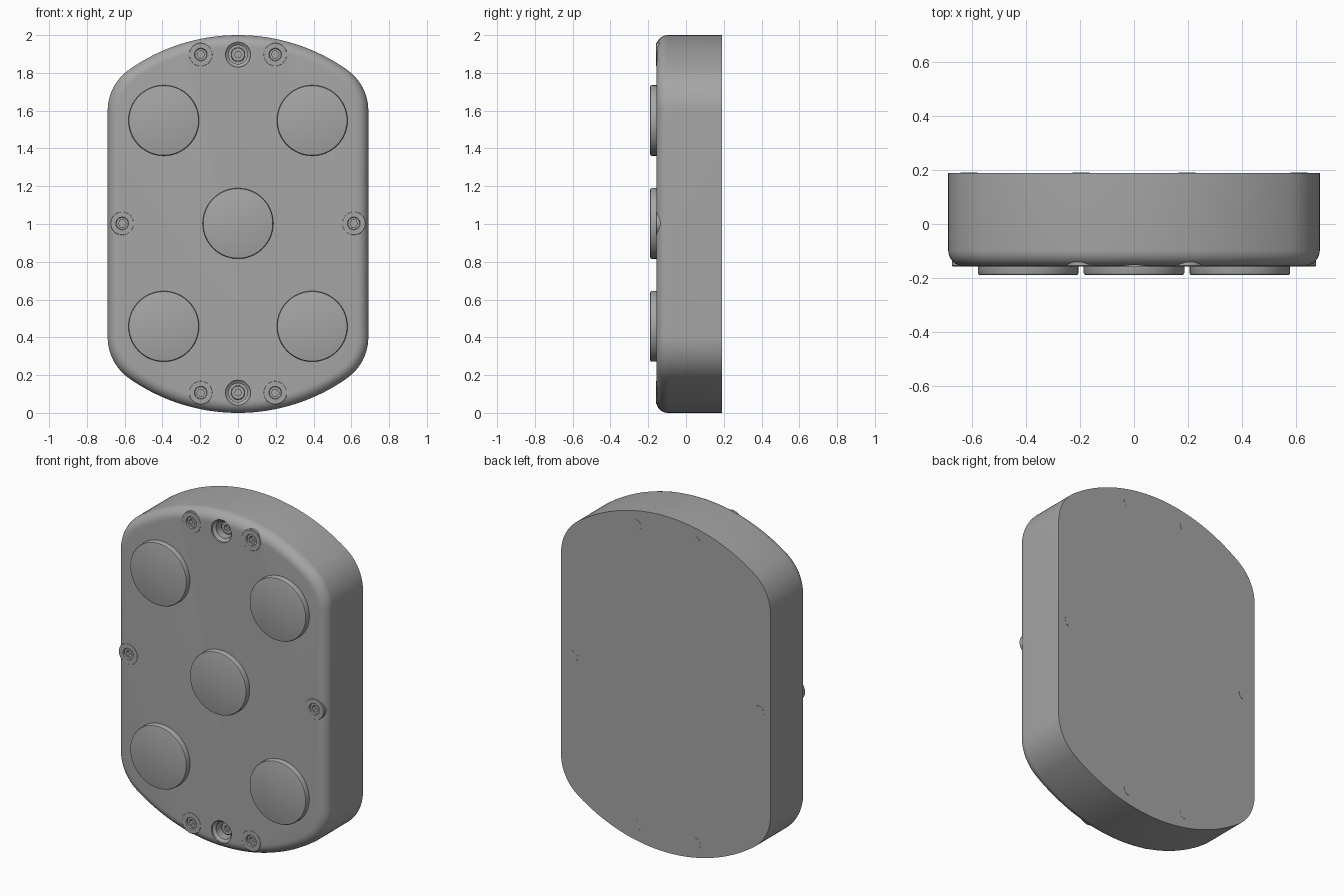
import bpy, bmesh, math

if "Cube" in bpy.data.objects:
    bpy.data.objects.remove(bpy.data.objects["Cube"])

GREY = bpy.data.materials.new("mid grey")
GREY.diffuse_color = (0.38, 0.38, 0.38, 1)
GREY.use_nodes = True
GREY.node_tree.nodes["Principled BSDF"].inputs["Base Color"].default_value = GREY.diffuse_color
FRONT, BACK = -0.157, 0.19


def skin(name, loops, smooth=35):
    """Closed solid through matching loops of points, capped at both ends."""
    bm = bmesh.new()
    rings = [[bm.verts.new(p) for p in loop] for loop in loops]
    for a, b in zip(rings, rings[1:]):
        n = len(a)
        for i in range(n):
            bm.faces.new((a[i], a[(i + 1) % n], b[(i + 1) % n], b[i]))
    bm.faces.new(rings[0])
    bm.faces.new(rings[-1])
    bmesh.ops.recalc_face_normals(bm, faces=bm.faces)
    me = bpy.data.meshes.new(name)
    bm.to_mesh(me)
    bm.free()
    me.materials.append(GREY)
    ob = bpy.data.objects.new(name, me)
    bpy.context.collection.objects.link(ob)
    shade(ob, smooth)
    return ob


def shade(ob, angle):
    bpy.ops.object.select_all(action='DESELECT')
    ob.select_set(True)
    bpy.context.view_layer.objects.active = ob
    bpy.ops.object.shade_smooth_by_angle(angle=math.radians(angle))


def turned(name, x, z, profile, seg=48):
    """Part turned about the y axis; profile is (radius, y, is_hexagon)."""
    loops = []
    for r, y, hexed in profile:
        loop = []
        for i in range(seg):
            t = math.tau * i / seg
            k = r / math.cos(t % (math.pi / 3) - math.pi / 6) if hexed else r
            loop.append((x + k * math.cos(t), y, z + k * math.sin(t)))
        loops.append(loop)
    return skin(name, loops)


def outline(d, y):
    """Case outline of four tangent arcs and two straight sides, inset by d."""
    cx, cz, small = 0.426, 0.6, 0.264
    a = math.atan2(cz, cx)
    q = []
    for i in range(13):                       # small corner arc
        t = a * i / 12
        q.append((cx + (small - d) * math.cos(t), cz + (small - d) * math.sin(t)))
    for i in range(1, 17):                    # half of the wide end arc
        t = a + (math.pi / 2 - a) * i / 16
        q.append(((1 - d) * math.cos(t), (1 - d) * math.sin(t)))
    top = q + [(-x, z) for x, z in reversed(q[:-1])]
    pts = top + [(-x, -z) for x, z in top]
    return [(x, y, z + 1) for x, z in pts]


# Case with rounded front edge
R = 0.06
loops = [outline(0, BACK)]
for i in range(9):
    t = math.pi / 2 * i / 8
    loops.append(outline(R * (1 - math.cos(t)), FRONT + R * (1 - math.sin(t))))
case = skin("case", loops)

screws = [(sx * 0.197, z) for sx in (-1, 1) for z in (0.107, 1.897)]
screws += [(-0.613, 1.003), (0.613, 1.003)]
ports = [(0, 0.107), (0, 1.897)]

# Screw seats and recessed ports cut into the case
cutters = [turned("seat_cutter", x, z, [(0.061, -0.3, 0), (0.061, -0.115, 0)])
           for x, z in screws]
cutters += [turned("port_cutter", x, z, [(0.066, -0.3, 0), (0.066, -0.147, 0),
                                         (0.05, -0.135, 0), (0.05, -0.07, 0)])
            for x, z in ports]
for c in cutters:
    m = case.modifiers.new("cut", 'BOOLEAN')
    m.operation, m.solver, m.object = 'DIFFERENCE', 'EXACT', c
    bpy.ops.object.select_all(action='DESELECT')
    case.select_set(True)
    bpy.context.view_layer.objects.active = case
    while case.modifiers[0] != m:
        bpy.ops.object.modifier_move_up(modifier=m.name)
    bpy.ops.object.modifier_apply(modifier=m.name)
for c in cutters:
    bpy.data.objects.remove(c)
shade(case, 35)

# Through screws with hexagon sockets, ends flush with the back
for x, z in screws:
    turned("screw", x, z, [
        (0.018, -0.125, 1), (0.018, -0.150, 1), (0.031, -0.150, 0),
        (0.034, -0.158, 0), (0.060, -0.158, 0), (0.063, -0.155, 0),
        (0.063, -0.11, 0), (0.032, -0.08, 0), (0.032, BACK + 0.001, 0)])

# Small socket screws sunk in the ports
for x, z in ports:
    turned("port_screw", x, z, [
        (0.016, -0.085, 1), (0.016, -0.105, 1), (0.034, -0.105, 0),
        (0.038, -0.101, 0), (0.038, -0.065, 0)])

# Five raised round pads
for x, z in [(0, 1.003)] + [(sx * 0.393, z) for sx in (-1, 1) for z in (0.458, 1.548)]:
    turned("pad", x, z, [(0.178, -0.19, 0), (0.184, -0.188, 0), (0.187, -0.182, 0),
                         (0.187, -0.15, 0)], 72)
